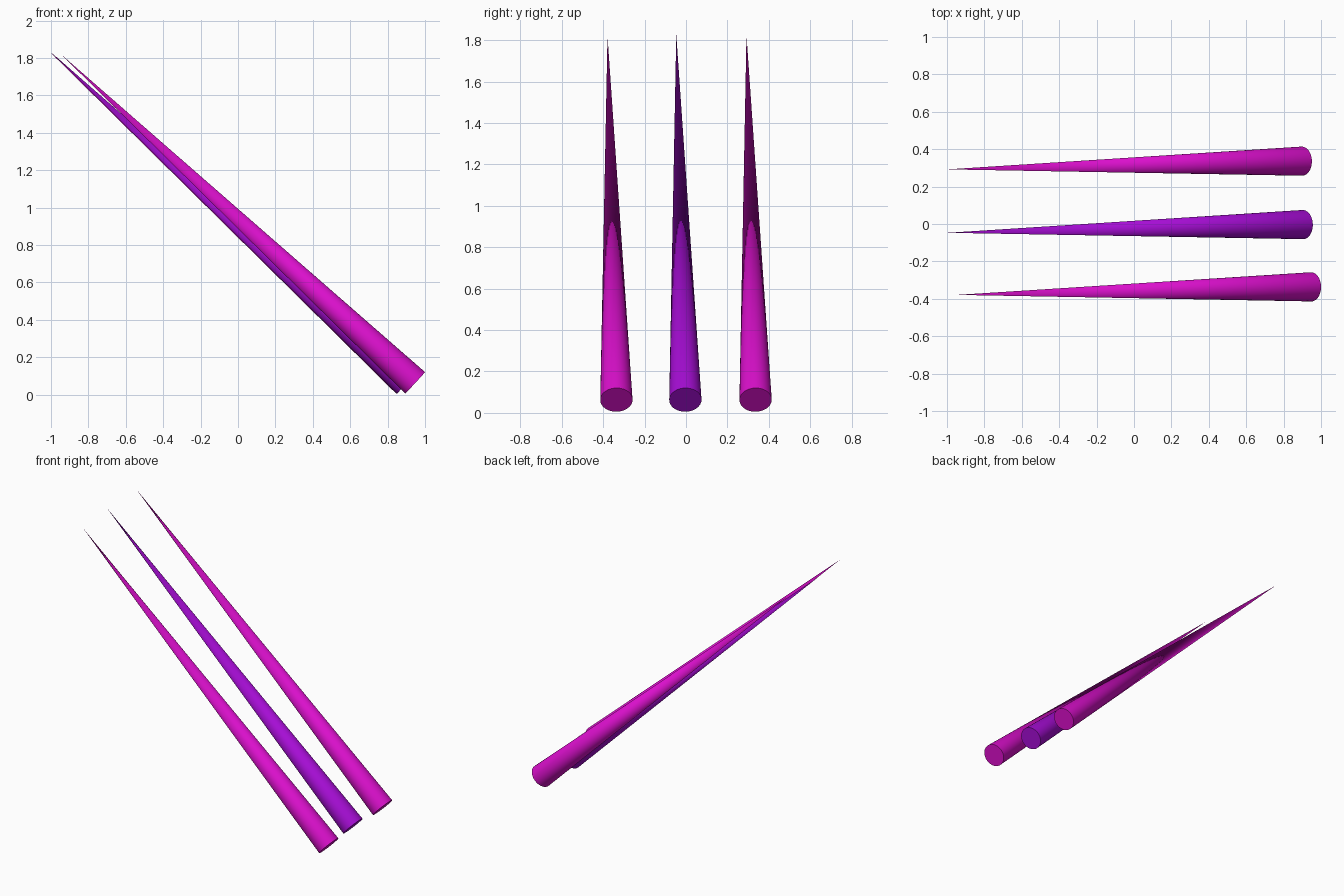
import bpy, math
from mathutils import Vector

if "Cube" in bpy.data.objects:
    bpy.data.objects.remove(bpy.data.objects["Cube"])

RADIUS = 0.078


def material(name, color):
    m = bpy.data.materials.new(name)
    m.diffuse_color = (*color, 1)
    m.use_nodes = True
    m.node_tree.nodes["Principled BSDF"].inputs["Base Color"].default_value = m.diffuse_color
    return m


def spike(name, base, tip, mat):
    # closed cone running from its base centre to its point
    base, tip = Vector(base), Vector(tip)
    axis = tip - base
    bpy.ops.mesh.primitive_cone_add(vertices=48, radius1=RADIUS, radius2=0,
                                    depth=axis.length, location=(base + tip) / 2)
    ob = bpy.context.object
    ob.name = name
    ob.rotation_euler = axis.to_track_quat('Z', 'Y').to_euler()
    ob.data.materials.append(mat)
    bpy.ops.object.shade_smooth_by_angle(angle=math.radians(30))


magenta = material("magenta", (0.7, 0.005, 0.6))
purple = material("purple", (0.38, 0.004, 0.66))

# three parallel leaning spikes
spike("front_spike", (0.947, -0.336, 0.063), (-0.948, -0.379, 1.821), magenta)
spike("middle_spike", (0.903, -0.003, 0.063), (-0.997, -0.047, 1.828), purple)
spike("back_spike", (0.898, 0.336, 0.063), (-1.0, 0.292, 1.826), magenta)
